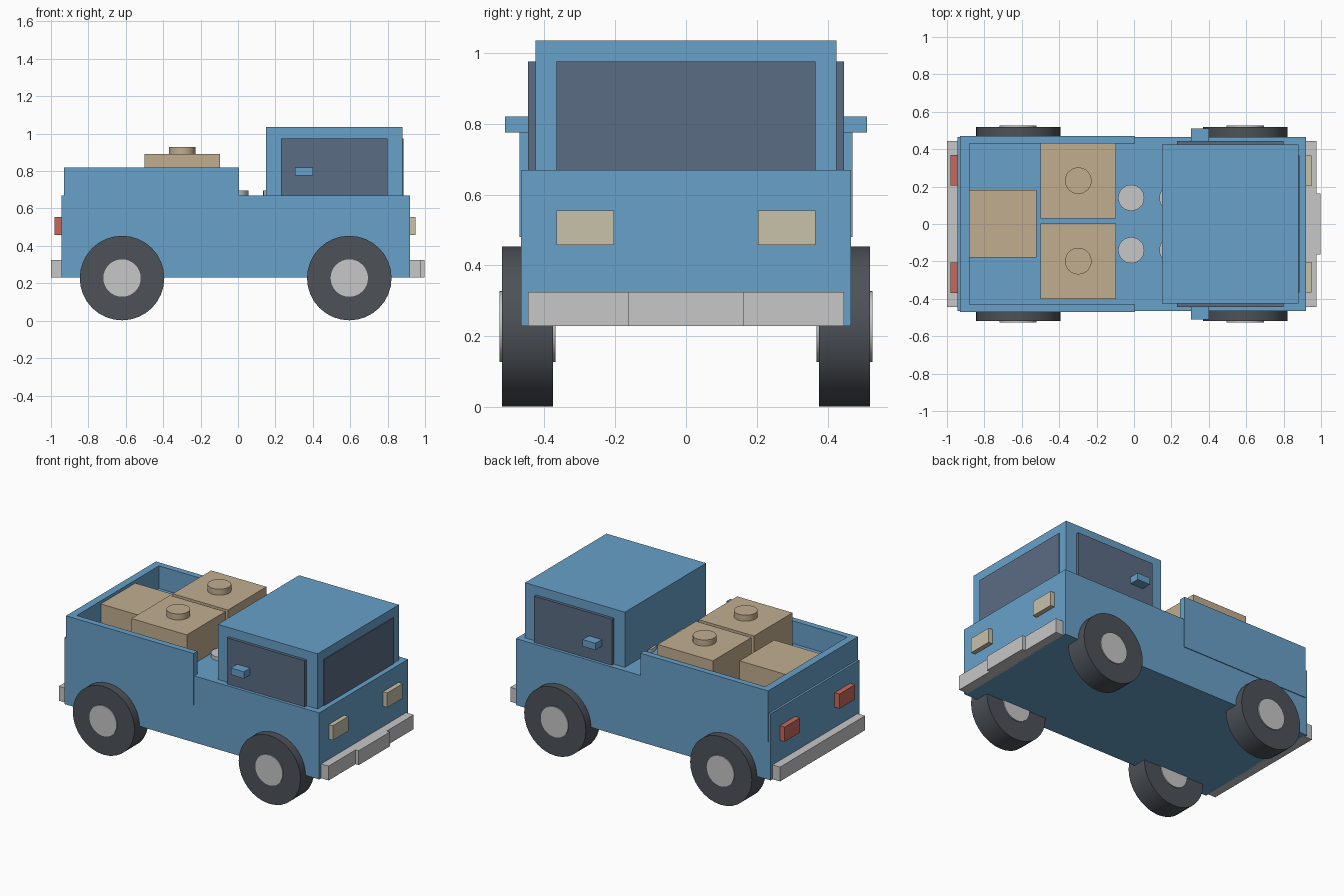
import bpy
import math

cube = bpy.data.objects.get("Cube")
if cube:
    bpy.data.objects.remove(cube, do_unlink=True)


def material(name, rgb):
    m = bpy.data.materials.new(name)
    m.use_nodes = True
    m.diffuse_color = (*rgb, 1)
    m.node_tree.nodes["Principled BSDF"].inputs["Base Color"].default_value = (*rgb, 1)
    return m


blue = material("body_blue", (0.14, 0.355, 0.585))
glass = material("window_slate", (0.105, 0.15, 0.231))
rubber = material("tyre_grey", (0.074, 0.084, 0.098))
silver = material("light_grey", (0.57, 0.57, 0.57))
tan = material("crate_tan", (0.539, 0.423, 0.279))
cream = material("headlight_cream", (0.578, 0.539, 0.402))
red = material("tail_light_red", (0.578, 0.141, 0.107))


def box(name, mat, x, y, z):
    """Box from (low, high) ranges on each axis."""
    ranges = (x, y, z)
    bpy.ops.mesh.primitive_cube_add(size=1, location=[(a + b) / 2 for a, b in ranges])
    o = bpy.context.object
    o.name = name
    o.scale = [b - a for a, b in ranges]
    bpy.ops.object.transform_apply(location=False, rotation=False, scale=True)
    o.data.materials.append(mat)
    return o


def disc(name, mat, radius, depth, centre, sideways=False):
    """Smooth-sided cylinder, standing up or with its axis along y."""
    turn = (math.pi / 2, 0, 0) if sideways else (0, 0, 0)
    bpy.ops.mesh.primitive_cylinder_add(vertices=32, radius=radius, depth=depth,
                                        location=centre, rotation=turn)
    o = bpy.context.object
    o.name = name
    o.data.materials.append(mat)
    bpy.ops.object.shade_smooth_by_angle(angle=math.radians(30))
    return o


# Body, cab and windscreen
box("body", blue, (-0.945, 0.92), (-0.465, 0.465), (0.23, 0.67))
box("cab", blue, (0.15, 0.88), (-0.425, 0.425), (0.66, 1.035))
box("windscreen", glass, (0.87, 0.886), (-0.365, 0.365), (0.67, 0.975))

# Bed walls
box("tail_wall", blue, (-0.93, -0.88), (-0.43, 0.43), (0.66, 0.82))

# Parts repeated on both sides
for side, s in (("left", 1), ("right", -1)):
    def span(a, b):
        return tuple(sorted((s * a, s * b)))

    box(f"{side}_bed_wall", blue, (-0.93, 0.005), span(0.43, 0.47), (0.48, 0.82))
    box(f"{side}_window", glass, (0.23, 0.80), span(0.41, 0.445), (0.67, 0.975))
    box(f"{side}_door_handle", blue, (0.305, 0.40), span(0.44, 0.51), (0.775, 0.82))
    box(f"{side}_headlight", cream, (0.91, 0.95), span(0.203, 0.365), (0.458, 0.555))
    box(f"{side}_tail_light", red, (-0.98, -0.935), span(0.205, 0.368), (0.458, 0.555))
    for end, x in (("front", 0.595), ("rear", -0.62)):
        disc(f"{end}_{side}_wheel", rubber, 0.226, 0.145, (x, s * 0.447, 0.228), True)
        disc(f"{end}_{side}_hub", silver, 0.1, 0.158, (x, s * 0.447, 0.228), True)
    for label, x in (("rear", -0.015), ("front", 0.205)):
        disc(f"{label}_{side}_deck_stud", silver, 0.07, 0.04, (x, s * 0.14, 0.675))

# Bumpers
box("front_bumper", silver, (0.91, 0.975), (-0.445, 0.445), (0.23, 0.325))
box("front_bumper_centre", silver, (0.95, 0.998), (-0.163, 0.163), (0.23, 0.325))
box("rear_bumper", silver, (-1.0, -0.935), (-0.445, 0.445), (0.23, 0.325))

# Cargo
for side, low, high in (("left", 0.03, 0.433), ("right", -0.40, 0.003)):
    box(f"{side}_crate", tan, (-0.50, -0.095), (low, high), (0.66, 0.89))
    disc(f"{side}_crate_knob", tan, 0.071, 0.05, (-0.298, (low + high) / 2, 0.905))
box("rear_crate", tan, (-0.88, -0.52), (-0.178, 0.183), (0.66, 0.80))
